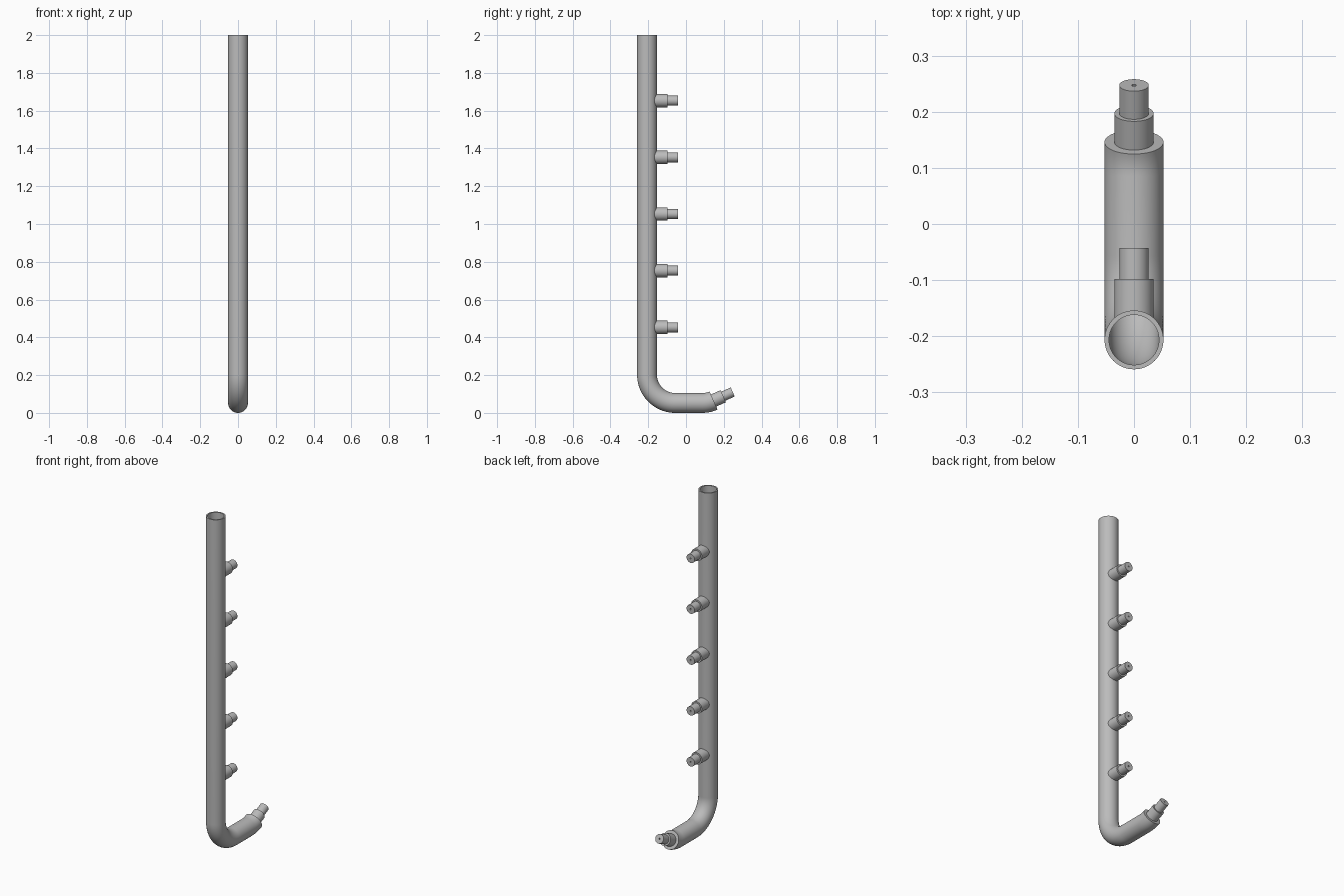
import bpy, bmesh
from math import sin, cos, pi, radians, sqrt
from mathutils import Vector, Matrix

if "Cube" in bpy.data.objects:
    bpy.data.objects.remove(bpy.data.objects["Cube"])

SEG = 64
R_OUT, R_IN = 0.0525, 0.0445       # pipe radii
PIPE_Y, BEND = -0.2065, 0.15       # riser position and bend radius
TIP_ANGLE = radians(24)

metal = bpy.data.materials.new("grey metal")
metal.use_nodes = True
GREY = (0.5, 0.5, 0.5, 1)
metal.diffuse_color = GREY
metal.node_tree.nodes["Principled BSDF"].inputs["Base Color"].default_value = GREY


def finish(bm, name):
    bmesh.ops.recalc_face_normals(bm, faces=bm.faces)
    mesh = bpy.data.meshes.new(name)
    bm.to_mesh(mesh)
    bm.free()
    mesh.materials.append(metal)
    obj = bpy.data.objects.new(name, mesh)
    bpy.context.collection.objects.link(obj)
    bpy.ops.object.select_all(action='DESELECT')
    obj.select_set(True)
    bpy.context.view_layer.objects.active = obj
    bpy.ops.object.shade_smooth_by_angle(angle=radians(30))
    return obj


def bridge(bm, rings):
    for a, b in zip(rings, rings[1:]):
        for i in range(SEG):
            j = (i + 1) % SEG
            bm.faces.new((a[i], a[j], b[j], b[i]))


# Pipe path as (y, z, pitch): riser, lower elbow, foot, upturned end
path = [(PIPE_Y, 2.0, -pi / 2)]
for k in range(25):
    a = pi / 2 * k / 24
    path.append((PIPE_Y + BEND * (1 - cos(a)), R_OUT + BEND * (1 - sin(a)), a - pi / 2))
end_start = 0.146 - BEND * sin(TIP_ANGLE)
for k in range(9):
    a = TIP_ANGLE * k / 8
    path.append((end_start + BEND * sin(a), R_OUT + BEND * (1 - cos(a)), a))


def pipe_ring(bm, station, r):
    y, z, pitch = station
    ring = []
    for i in range(SEG):
        t = 2 * pi * i / SEG
        ring.append(bm.verts.new((r * cos(t), y - r * sin(t) * sin(pitch),
                                  z + r * sin(t) * cos(pitch))))
    return ring


# Hollow pipe with a rim at the top and a closed far end
bm = bmesh.new()
inner = [pipe_ring(bm, s, R_IN) for s in reversed(path)]
outer = [pipe_ring(bm, s, R_OUT) for s in path]
bridge(bm, inner + outer)
bm.faces.new(outer[-1])
finish(bm, "bent_pipe")


# Stepped nozzle along +y, measured from its mount point
def nozzle(name, location, pitch=0.0, saddle=False):
    base = R_OUT if saddle else 0.0
    profile = [(0.035, base - 0.004), (0.035, base + 0.056), (0.0262, base + 0.056),
               (0.0262, base + 0.111), (0.004, base + 0.111), (0.004, base + 0.06)]
    bm = bmesh.new()
    rings = []
    for n, (r, d) in enumerate(profile):
        ring = []
        for i in range(SEG):
            t = 2 * pi * i / SEG
            x = r * cos(t)
            # The base follows the curve of the pipe wall
            y = sqrt(0.0485 ** 2 - x * x) if saddle and n == 0 else d
            ring.append(bm.verts.new((x, y, r * sin(t))))
        rings.append(ring)
    bridge(bm, rings)
    bm.faces.new(rings[-1])
    bm.transform(Matrix.Translation(Vector(location)) @ Matrix.Rotation(pitch, 4, 'X'))
    finish(bm, name)


for k in range(5):
    nozzle(f"side_nozzle_{k + 1}", (0, PIPE_Y, 0.453 + 0.3 * k), saddle=True)

end_y, end_z, _ = path[-1]
nozzle("end_nozzle", (0, end_y, end_z), TIP_ANGLE)
